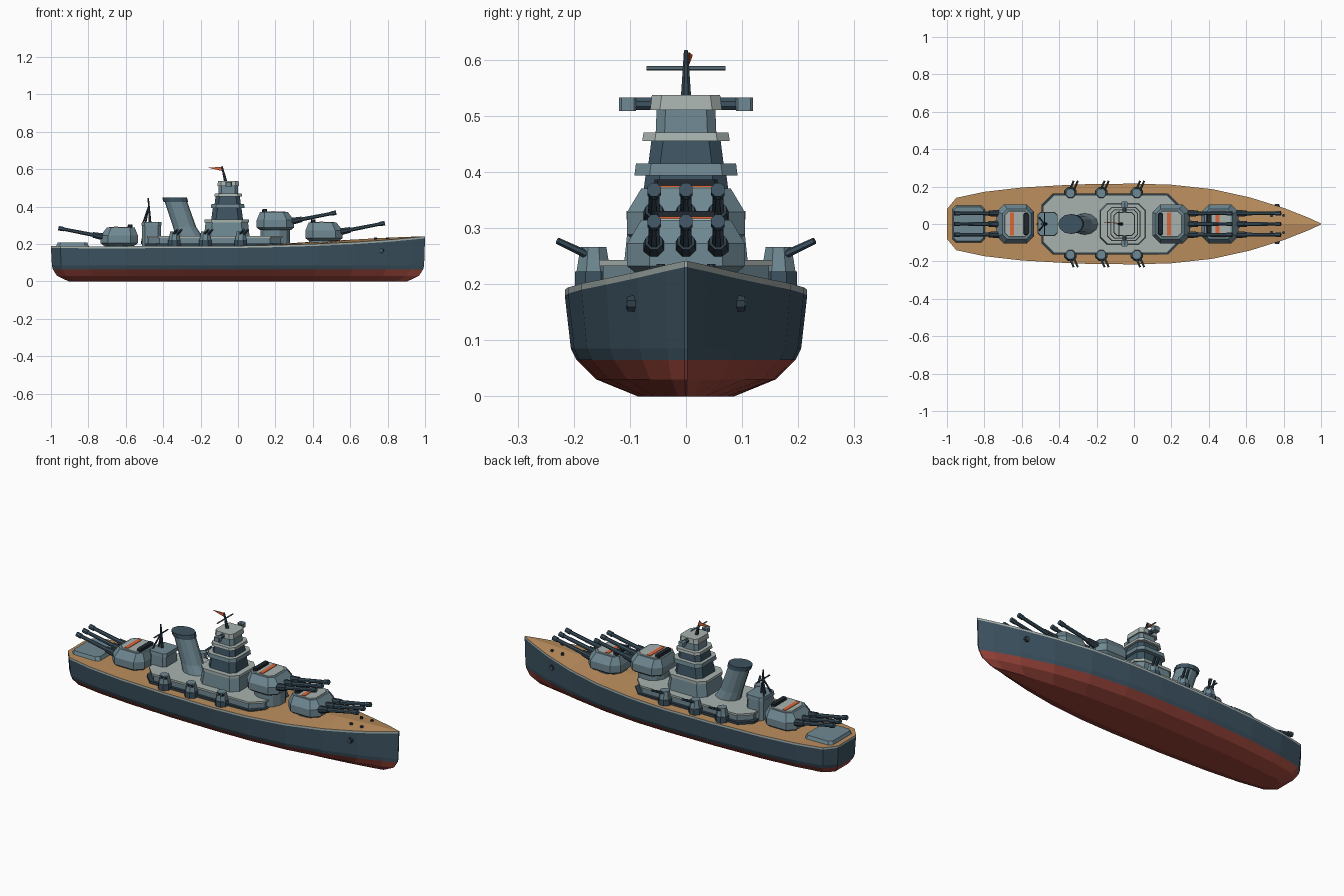
import bpy, bmesh, math
from mathutils import Vector

if "Cube" in bpy.data.objects:
    bpy.data.objects.remove(bpy.data.objects["Cube"])

def mat(name, r, g, b):
    m = bpy.data.materials.new(name)
    m.diffuse_color = (r, g, b, 1)
    m.use_nodes = True
    m.node_tree.nodes["Principled BSDF"].inputs["Base Color"].default_value = m.diffuse_color
    return m

HULL = mat("hull slate", .047, .088, .122)
RED = mat("bottom red", .34, .062, .045)
WOOD = mat("deck wood", .50, .272, .112)
LIGHT = mat("light grey", .39, .45, .43)
STEEL = mat("steel blue", .160, .250, .292)
DARK = mat("dark steel", .030, .052, .070)
BLACK = mat("black", .014, .020, .027)
ORANGE = mat("orange", .74, .13, .04)

def finish(name, bm, mats):
    bmesh.ops.recalc_face_normals(bm, faces=bm.faces)
    me = bpy.data.meshes.new(name)
    bm.to_mesh(me)
    bm.free()
    for m in mats:
        me.materials.append(m)
    ob = bpy.data.objects.new(name, me)
    bpy.context.collection.objects.link(ob)
    return ob

def loft(name, rings, mats):
    """Skin closed rings bottom to top; the top cap takes the second material."""
    bm = bmesh.new()
    vs = [[bm.verts.new(p) for p in r] for r in rings]
    n = len(vs[0])
    for a, b in zip(vs, vs[1:]):
        for i in range(n):
            bm.faces.new((a[i], a[(i + 1) % n], b[(i + 1) % n], b[i]))
    bm.faces.new(vs[0][::-1])
    cap = bm.faces.new(vs[-1])
    if len(mats) > 1:
        cap.material_index = 1
    return finish(name, bm, mats)

def block(name, cx, cy, levels, *mats):
    """Chamfered block; each level is (z, half x, half y, chamfer, x shift)."""
    rings = []
    for z, hx, hy, c, *s in levels:
        x0 = cx + (s[0] if s else 0)
        rings.append([(x0 + a, cy + b, z) for a, b in (
            (hx, -hy + c), (hx, hy - c), (hx - c, hy), (-hx + c, hy),
            (-hx, hy - c), (-hx, -hy + c), (-hx + c, -hy), (hx - c, -hy))])
    return loft(name, rings, mats)

def rod(name, a, b, r1, r2, *mats, sides=8):
    a, b = Vector(a), Vector(b)
    q = (b - a).to_track_quat('Z', 'Y')
    rings = [[p + q @ Vector((r * math.cos(t), r * math.sin(t), 0))
              for t in [2 * math.pi * (i + .5) / sides for i in range(sides)]]
             for p, r in ((a, r1), (b, r2))]
    return loft(name, rings, mats)

# Hull: stations of x, half width, deck height, deck camber
stations = [(-1, .08, .190, 0), (-.95, .14, .189, 0), (-.8, .172, .188, 0), (-.6, .195, .188, 0),
            (-.3, .212, .189, 0), (0, .216, .190, 0), (.2, .21, .194, .006), (.42, .186, .201, .012),
            (.62, .142, .210, .014), (.8, .086, .222, .012), (.93, .035, .234, .005), (1, .003, .241, 0)]
levels = [(0, .40, .905), (.03, .74, .968), (.065, .905, .99), (.085, .95, .995)]
bm = bmesh.new()
rings = []
for x, w, zd, cam in stations:
    side = [(x * s, w * f, z) for z, f, s in levels] + [(x, w, zd - .011), (x, w, zd)]
    pts = [(a, -b, c) for a, b, c in side] + [(x, 0, zd + cam)] + side[::-1]
    rings.append([bm.verts.new(p) for p in pts])
band = [1, 1, 0, 0, 2, 3, 3, 2, 0, 0, 1, 1, 1]
for a, b in zip(rings, rings[1:]):
    for i in range(13):
        j = (i + 1) % 13
        bm.faces.new((a[i], a[j], b[j], b[i])).material_index = band[i]
for r in (rings[0], rings[-1]):
    for j in range(5):
        bm.faces.new((r[j], r[j + 1], r[11 - j], r[12 - j])).material_index = band[j]
    bm.faces.new((r[5], r[6], r[7])).material_index = 3
finish("hull", bm, [HULL, RED, LIGHT, WOOD])

# Main turrets: centre x, base height, gun direction, stripe x
for label, cx, z, d, sx in (("front", .46, .220, 1, .447), ("raised", .20, .276, 1, .187),
                            ("rear", -.635, .193, -1, -.652)):
    rod(label + "_barbette", (cx, 0, .18), (cx, 0, z + .004), .082, .082, STEEL, sides=12)
    block(label + "_turret", cx, 0, [(z, .085, .09, .035), (z + .012, .1, .105, .04),
          (z + .052, .1, .105, .04), (z + .094, .075, .08, .025, -.008 * d)], STEEL)
    block(label + "_turret_roof", cx - .008 * d, 0,
          [(z + .093, .065, .07, .022), (z + .097, .063, .068, .022)], LIGHT)
    block(label + "_turret_stripe", sx, 0,
          [(z + .096, .011, .062, .001), (z + .100, .011, .062, .001)], ORANGE)
    block(label + "_rangefinder", cx - .058 * d, 0,
          [(z + .084, .015, .06, .006), (z + .110, .012, .056, .006)], BLACK)
    for y in (-.057, 0, .057):
        p = Vector((cx + .09 * d, y, z + .046))
        tip = Vector((cx + .325 * d, y, z + .092))
        rod(label + "_gun_collar", p.lerp(tip, -.1), p.lerp(tip, .22), .022, .016, DARK)
        rod(label + "_gun_barrel", p, p.lerp(tip, .92), .012, .0095, HULL)
        rod(label + "_gun_muzzle", p.lerp(tip, .88), tip, .013, .013, HULL)

# Superstructure deck
block("deckhouse_plinth", -.125, 0, [(.185, .37, .162, .06), (.202, .37, .162, .06)], DARK)
block("deckhouse", -.125, 0, [(.2, .355, .148, .06), (.232, .355, .148, .06)], STEEL)
block("deckhouse_roof", -.125, 0, [(.232, .362, .154, .06), (.243, .362, .154, .06)], LIGHT)

# Bridge tower tiers: centre x, half x, half y, bottom, top, taper, colour
for name, cx, hx, hy, z0, z1, t, m in (
        ("tower_base", -.06, .122, .110, .24, .315, .93, STEEL),
        ("tower_base_rim", -.06, .118, .106, .315, .33, 1, LIGHT),
        ("tower_lower", -.058, .085, .080, .33, .395, .9, HULL),
        ("tower_lower_balcony", -.055, .09, .092, .393, .415, .97, STEEL),
        ("tower_middle", -.055, .07, .067, .415, .456, .92, HULL),
        ("tower_upper_balcony", -.052, .074, .078, .455, .47, .97, LIGHT),
        ("tower_upper", -.052, .053, .054, .47, .512, .97, STEEL),
        ("tower_cap", -.052, .058, .064, .51, .537, .95, LIGHT)):
    c = hx * .3
    block(name, cx, 0, [(z0, hx, hy, c), (z1, hx * t, hy * t, c)], m, LIGHT)

# Tower rangefinder arms
rod("rangefinder_arm", (-.05, -.115, .521), (-.05, .115, .521), .012, .012, HULL)
for s in (-1, 1):
    block("rangefinder_head", -.05, s * .104, [(.508, .017, .015, .004), (.532, .017, .015, .004)], STEEL)

# Main mast with yard and pennant
rod("main_mast", (-.065, 0, .53), (-.086, 0, .616), .010, .004, DARK)
rod("main_yard", (-.08, -.07, .585), (-.08, .07, .585), .004, .004, STEEL, sides=6)
loft("pennant", [[(-.086, y, .613), (-.086, y, .591), (-.16, y + .006, .608)] for y in (.002, .006)], [ORANGE])

# Raked funnel
def oval(cx, z, rx, ry):
    return [(cx + rx * math.cos(i * math.pi / 6), ry * math.sin(i * math.pi / 6), z) for i in range(12)]
loft("funnel", [oval(-.262, .24, .072, .058), oval(-.285, .29, .062, .05), oval(-.333, .43, .06, .048)], [STEEL])
loft("funnel_cap", [oval(-.332, .424, .066, .053), oval(-.339, .448, .066, .053)], [HULL])

# Aft deckhouse with tripod mast
block("aft_house", -.462, 0, [(.19, .052, .064, .016), (.30, .05, .06, .016)], STEEL)
block("aft_house_roof", -.462, 0, [(.30, .054, .065, .016), (.318, .052, .062, .016)], STEEL)
top = (-.478, 0, .40)
rod("aft_mast", (-.47, 0, .31), (-.48, 0, .447), .008, .004, DARK)
for foot in ((-.508, -.035, .31), (-.508, .035, .31), (-.515, 0, .20)):
    rod("aft_mast_leg", foot, top, .005, .004, DARK, sides=6)
rod("aft_yard", (-.478, -.06, .395), (-.478, .06, .395), .004, .004, DARK, sides=6)

# Secondary twin guns along each side
for s in (-1, 1):
    for x in (-.34, -.175, .015):
        y = s * .165
        rod("side_gun_base", (x, y, .185), (x, y, .222), .036, .036, HULL)
        rod("side_gun_house", (x, y, .22), (x, y, .266), .033, .025, STEEL)
        for o in (-.011, .011):
            rod("side_gun_barrel", (x + o, y, .247), (x + o + .028, s * .229, .277), .0075, .006, HULL, sides=6)

# Stern hatch slab
block("stern_slab", -.885, 0, [(.186, .088, .1, .018), (.207, .08, .092, .018)], STEEL)

# Bow anchors and bollards
for s in (-1, 1):
    rod("hawse_ring", (.765, s * .085, .165), (.765, s * .104, .165), .016, .015, DARK)
    rod("hawse_plug", (.765, s * .09, .165), (.765, s * .107, .165), .011, .011, HULL)
    for x in (.735, .80):
        rod("bollard", (x, s * .045, .20), (x, s * .045, .236), .008, .008, DARK)
